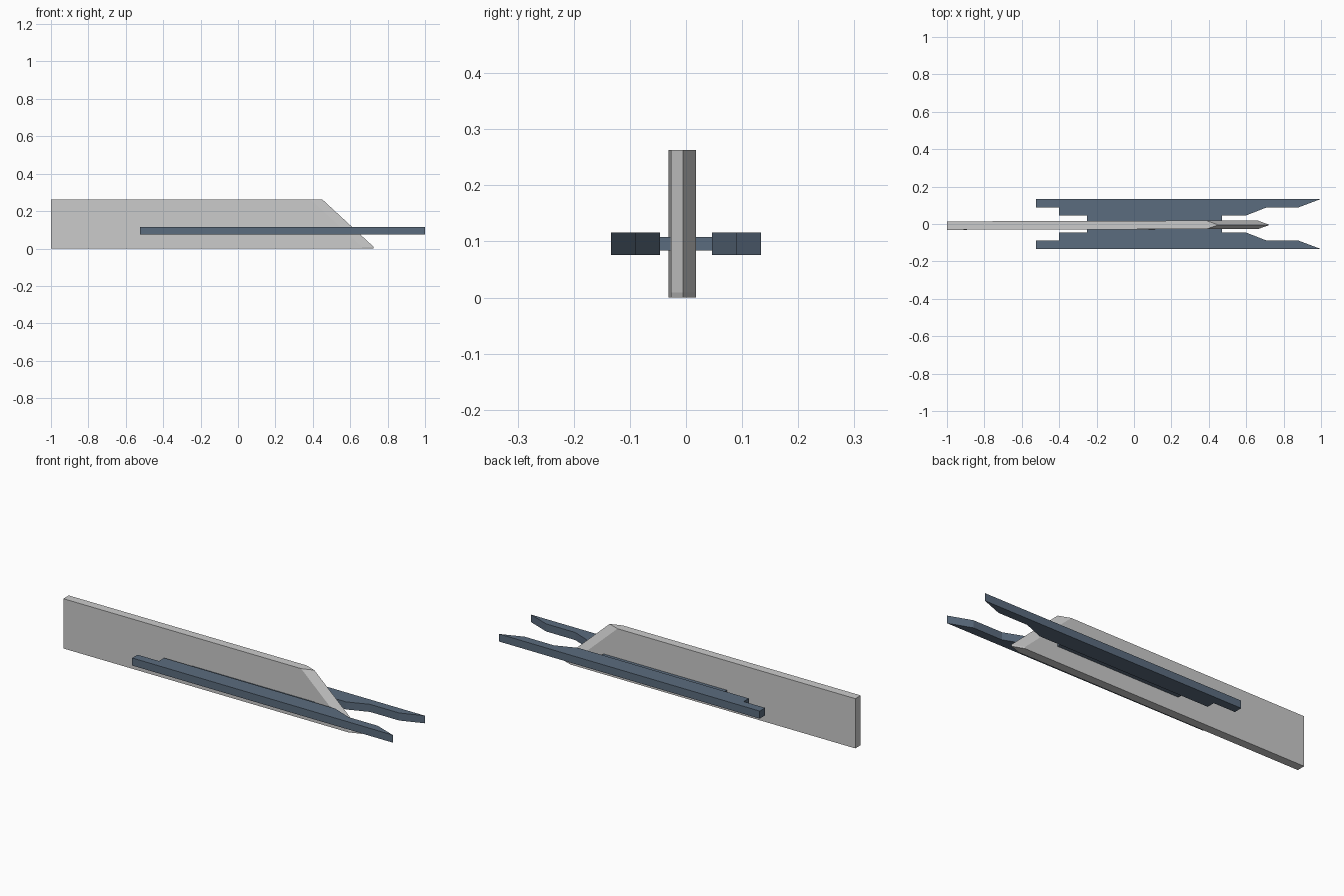
import bpy, bmesh

if "Cube" in bpy.data.objects:
    bpy.data.objects.remove(bpy.data.objects["Cube"])

steel_blue = bpy.data.materials.new("steel_blue")
steel_blue.diffuse_color = (0.105, 0.15, 0.21, 1)
steel_blue.use_nodes = True
steel_blue.node_tree.nodes["Principled BSDF"].inputs["Base Color"].default_value = steel_blue.diffuse_color


def loft(name, rings, mat=None):
    """Solid through a stack of rings with equal point counts."""
    bm = bmesh.new()
    loops = [[bm.verts.new(p) for p in ring] for ring in rings]
    n = len(loops[0])
    for a, b in zip(loops, loops[1:]):
        for i in range(n):
            j = (i + 1) % n
            bm.faces.new((a[i], a[j], b[j], b[i]))
    bm.faces.new(loops[0][::-1])
    bm.faces.new(loops[-1])
    bmesh.ops.recalc_face_normals(bm, faces=bm.faces)
    me = bpy.data.meshes.new(name)
    bm.to_mesh(me)
    bm.free()
    ob = bpy.data.objects.new(name, me)
    bpy.context.collection.objects.link(ob)
    if mat:
        me.materials.append(mat)
    return ob


def prism(name, outline, z0, z1, mat=None):
    return loft(name, [[(x, y, z) for x, y in outline] for z in (z0, z1)], mat)


# Blade: slightly skewed plank whose sloping nose is ground to a central ridge
def blade_ring(z, tip):
    return [(-1, -0.031, z), (tip - 0.062, -0.027, z), (tip, -0.005, z),
            (tip - 0.062, 0.018, z), (-1, 0.014, z)]


loft("blade", [blade_ring(0, 0.725), blade_ring(0.009, 0.725),
               blade_ring(0.263, 0.45)])

# Side rails: stepped outline with a pointed prong, mirrored across the blade
rail = [(-0.525, 0.134), (-0.525, 0.089), (-0.40, 0.089), (-0.40, 0.046),
        (0.60, 0.046), (0.71, 0.089), (0.88, 0.089), (1.0, 0.134)]
for side, s in (("left", 1), ("right", -1)):
    prism(side + "_rail", [(x, y * s) for x, y in rail], 0.076, 0.116, steel_blue)

# Thin bridge joining both rails through the blade
prism("bridge", [(-0.25, -0.046), (0.47, -0.046), (0.47, 0.046), (-0.25, 0.046)],
      0.084, 0.108, steel_blue)
